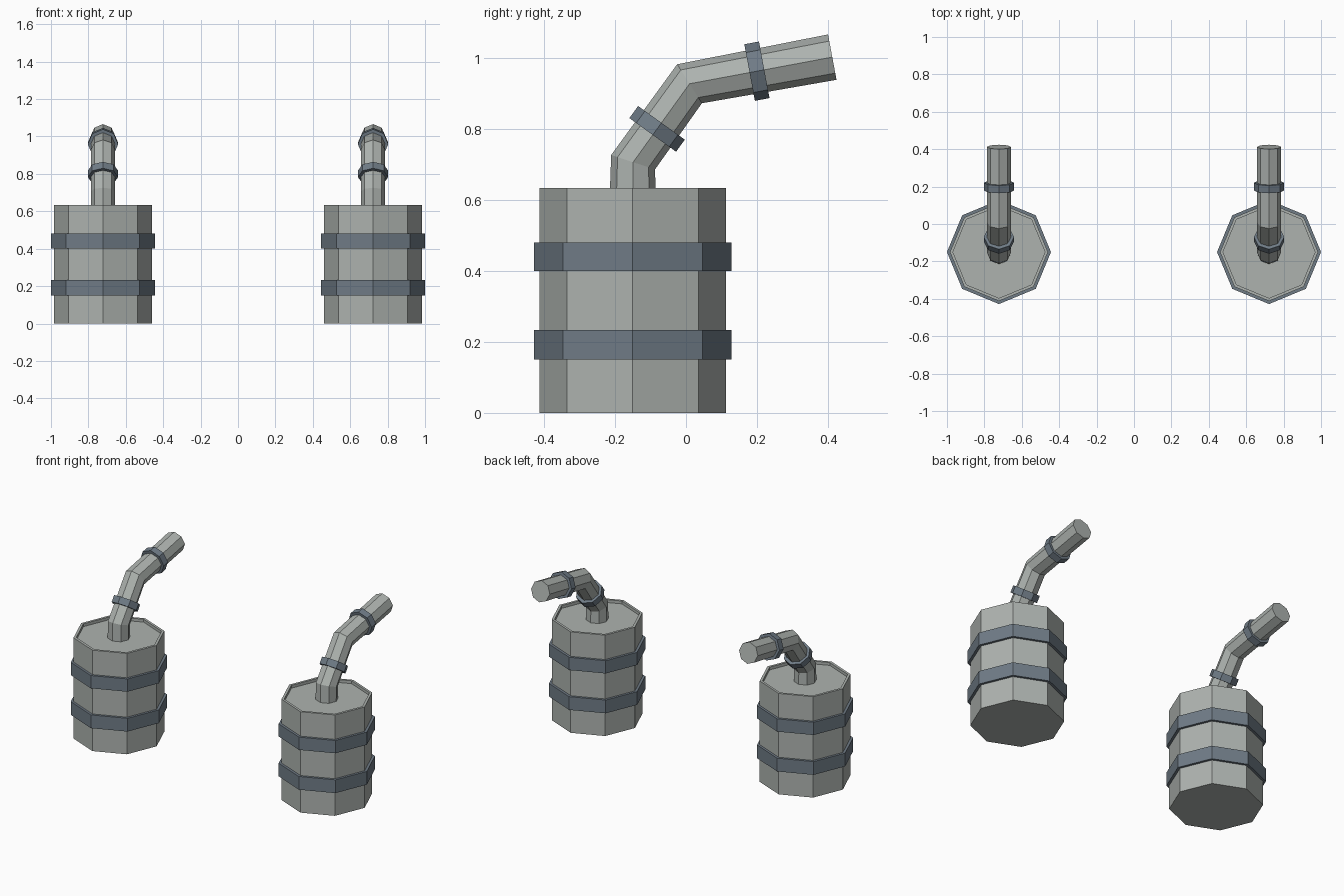
import bpy, bmesh
from math import cos, sin, tau
from mathutils import Vector

if "Cube" in bpy.data.objects:
    bpy.data.objects.remove(bpy.data.objects["Cube"])

SIDES = 8
CX, CY = 0.722, -0.15


def material(name, color):
    m = bpy.data.materials.new(name)
    m.diffuse_color = (*color, 1)
    m.use_nodes = True
    m.node_tree.nodes["Principled BSDF"].inputs["Base Color"].default_value = m.diffuse_color
    return m


STEEL = material("steel", (0.42, 0.45, 0.43))
BLUE = material("blue_steel", (0.16, 0.20, 0.24))


def tube(name, rings, mat):
    """Capped octagonal skin over rings of (y, z, radius, tangent)."""
    bm = bmesh.new()
    loops = []
    for y, z, r, t in rings:
        t = Vector(t).normalized()
        u = Vector((1, 0, 0))
        v = t.cross(u)
        c = Vector((CX, y, z))
        loops.append([bm.verts.new(c + r * (cos(a) * u + sin(a) * v))
                      for a in (tau * i / SIDES for i in range(SIDES))])
    for a, b in zip(loops, loops[1:]):
        for i in range(SIDES):
            j = (i + 1) % SIDES
            bm.faces.new((a[i], a[j], b[j], b[i]))
    bm.faces.new(loops[0][::-1])
    bm.faces.new(loops[-1])
    bmesh.ops.recalc_face_normals(bm, faces=bm.faces)
    me = bpy.data.meshes.new(name)
    bm.to_mesh(me)
    bm.free()
    me.materials.append(mat)
    ob = bpy.data.objects.new(name, me)
    bpy.context.collection.objects.link(ob)
    # second copy on the other side of x = 0
    ob.modifiers.new("mirror", 'MIRROR').use_mirror_merge = False
    return ob


UP = Vector((0, 0, 1))

# drum with a slightly recessed lid
tube("drum", [(CY, z, r, UP) for z, r in
              ((0, 0.262), (0.633, 0.262), (0.633, 0.246), (0.615, 0.246))], STEEL)

# drum bands
for name, z0, z1 in (("lower_band", 0.15, 0.233), ("upper_band", 0.40, 0.48)):
    tube(name, [(CY, z0, 0.278, UP), (CY, z1, 0.278, UP)], BLUE)

# bent pipe, rings on the bisecting planes of the bends
path = [Vector((0, y, z)) for y, z in
        ((CY, 0.605), (-0.149, 0.706), (0.01, 0.927), (0.412, 1.002))]
dirs = [(b - a).normalized() for a, b in zip(path, path[1:])]
tangents = [dirs[0], dirs[0] + dirs[1], dirs[1] + dirs[2], dirs[2]]
tube("pipe", [(p.y, p.z, 0.065, t) for p, t in zip(path, tangents)], STEEL)

# pipe clamps
for name, seg, f in (("lower_clamp", 1, 0.425), ("upper_clamp", 2, 0.472)):
    c = path[seg].lerp(path[seg + 1], f)
    ends = [c + dirs[seg] * s * 0.021 for s in (-1, 1)]
    tube(name, [(p.y, p.z, 0.081, dirs[seg]) for p in ends], BLUE)
